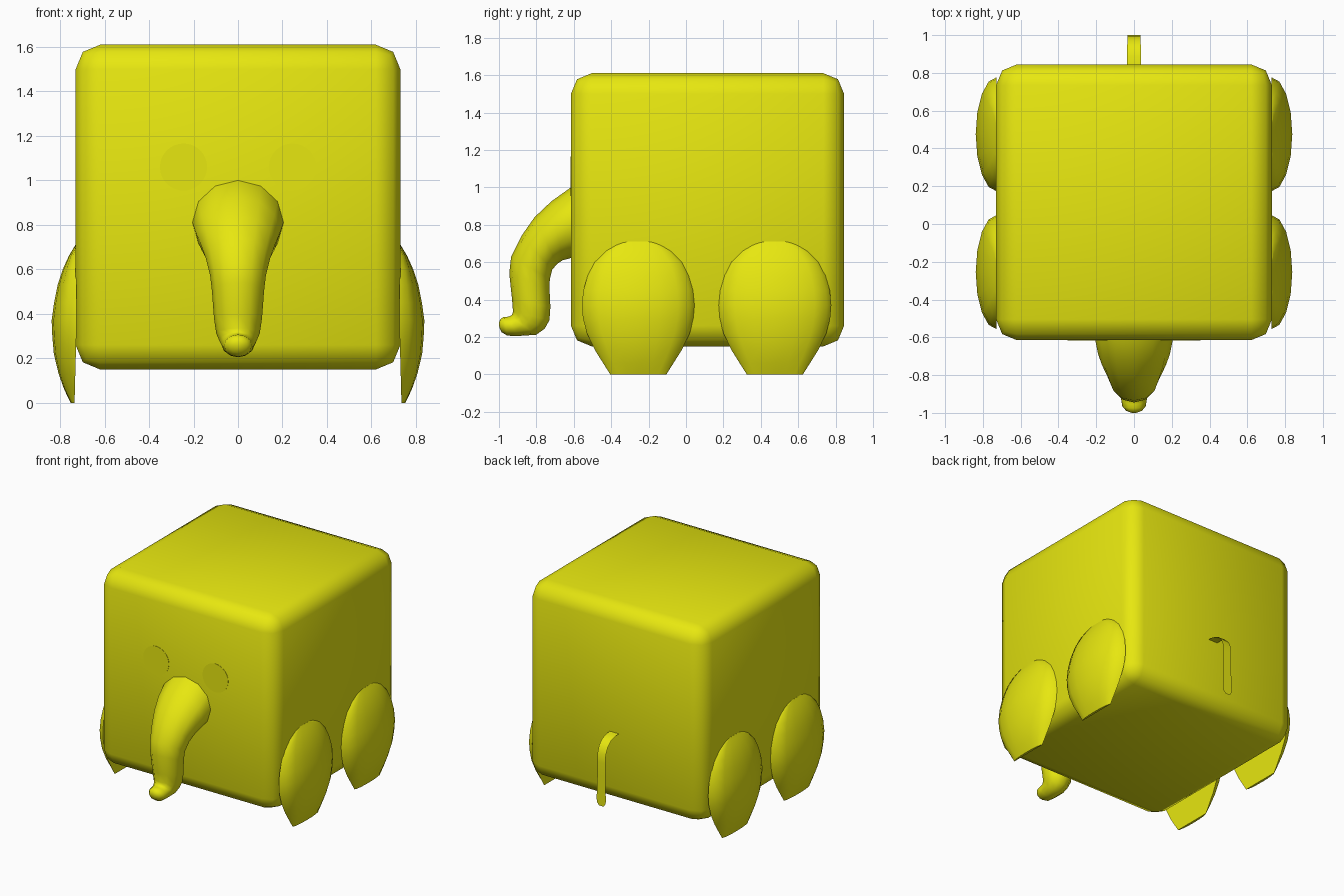
import bpy, bmesh, math

if "Cube" in bpy.data.objects:
    bpy.data.objects.remove(bpy.data.objects["Cube"])

yellow = bpy.data.materials.new("yellow")
yellow.diffuse_color = (0.8, 0.8, 0.005, 1)
yellow.use_nodes = True
yellow.node_tree.nodes["Principled BSDF"].inputs["Base Color"].default_value = yellow.diffuse_color


def add_object(name, bm, angle=50, recalc=True):
    if recalc:
        bmesh.ops.recalc_face_normals(bm, faces=bm.faces)
    mesh = bpy.data.meshes.new(name)
    bm.to_mesh(mesh)
    bm.free()
    mesh.materials.append(yellow)
    obj = bpy.data.objects.new(name, mesh)
    bpy.context.collection.objects.link(obj)
    bpy.ops.object.select_all(action='DESELECT')
    obj.select_set(True)
    bpy.context.view_layer.objects.active = obj
    bpy.ops.object.shade_smooth_by_angle(angle=math.radians(angle))
    return obj


def loft(name, rings, angle=50, cap_start=True):
    """Skin a list of closed rings and cap the ends."""
    bm = bmesh.new()
    loops = [[bm.verts.new(p) for p in ring] for ring in rings]
    n = len(loops[0])
    for a, b in zip(loops, loops[1:]):
        for i in range(n):
            j = (i + 1) % n
            bm.faces.new((a[i], a[j], b[j], b[i]))
    if cap_start:
        bm.faces.new(loops[0])
    bm.faces.new(loops[-1])
    return add_object(name, bm, angle)


# Body: rounded cube
bm = bmesh.new()
bmesh.ops.create_cube(bm, size=1.46)
bmesh.ops.translate(bm, verts=bm.verts, vec=(0, 0.115, 0.88))
bmesh.ops.bevel(bm, geom=bm.edges[:], offset=0.11, segments=2, profile=0.5,
                affect='EDGES')
add_object("body", bm)

# Trunk: outer (y, z), inner (y, z), half width
trunk = [
    (-.60, 1.005, -.60, .625, .205),
    (-.615, 1.0, -.615, .622, .205),
    (-.72, .925, -.66, .61, .19),
    (-.81, .84, -.69, .59, .168),
    (-.88, .74, -.715, .56, .145),
    (-.935, .63, -.728, .51, .125),
    (-.945, .54, -.73, .46, .117),
    (-.93, .40, -.725, .36, .108),
    (-.925, .335, -.73, .29, .098),
    (-.93, .318, -.755, .245, .085),
    (-.94, .312, -.80, .212, .075),
    (-.955, .308, -.90, .205, .068),
    (-.975, .307, -.955, .207, .062),
    (-.993, .295, -.985, .225, .042),
    (-1.0, .275, -.998, .25, .015),
]
rings = []
for oy, oz, iy, iz, w in trunk:
    ring = []
    for k in range(12):
        t = math.tau * k / 12
        c = math.cos(t) / 2
        ring.append((w * math.sin(t), (oy + iy) / 2 + (oy - iy) * c,
                     (oz + iz) / 2 + (oz - iz) * c))
    rings.append(ring)
loft("trunk", rings, 60)

# Legs: flat-backed domes; height, half width, depth
leg = [(0, .15, .018), (.06, .188, .048), (.13, .232, .075), (.22, .275, .099),
       (.30, .296, .108), (.37, .302, .111), (.45, .294, .100), (.53, .270, .084),
       (.60, .235, .061), (.66, .175, .034), (.69, .125, .016), (.71, .075, .004)]
for side, sname in ((1, "right"), (-1, "left")):
    for cy, pname in ((-.255, "front"), (.475, "back")):
        rings = []
        for z, w, d in leg:
            back = .735 - .008 * min(z / .3, 1)
            rings.append([(side * (back + d * math.sin(math.pi * k / 8)),
                           cy - w * math.cos(math.pi * k / 8), z)
                          for k in range(9)])
        loft(f"{pname}_{sname}_leg", rings)

# Eyes: thin round plates on the front
for side, sname in ((1, "right"), (-1, "left")):
    rings = [[(side * .245 + .106 * math.cos(math.tau * k / 32), y,
               1.06 + .106 * math.sin(math.tau * k / 32)) for k in range(32)]
             for y in (-.613, -.617)]
    loft(f"{sname}_eye", rings, 30)

# Tail: thin curved strip with a rounded tip; y, z, half width
tail = [(.84, .675, .038), (.89, .672, .037), (.94, .655, .036), (.975, .62, .035),
        (.995, .57, .034), (1.0, .51, .033), (1.0, .40, .033), (1.0, .28, .036),
        (1.0, .235, .04), (1.0, .205, .034), (1.0, .185, .018)]
bm = bmesh.new()
pairs = [(bm.verts.new((-w, y, z)), bm.verts.new((w, y, z))) for y, z, w in tail]
for a, b in zip(pairs, pairs[1:]):
    bm.faces.new((a[0], a[1], b[1], b[0]))
bmesh.ops.reverse_faces(bm, faces=bm.faces)
bm.normal_update()
if bm.faces[:][0].normal.z < 0:
    bmesh.ops.reverse_faces(bm, faces=bm.faces)
add_object("tail", bm, 60, recalc=False)
